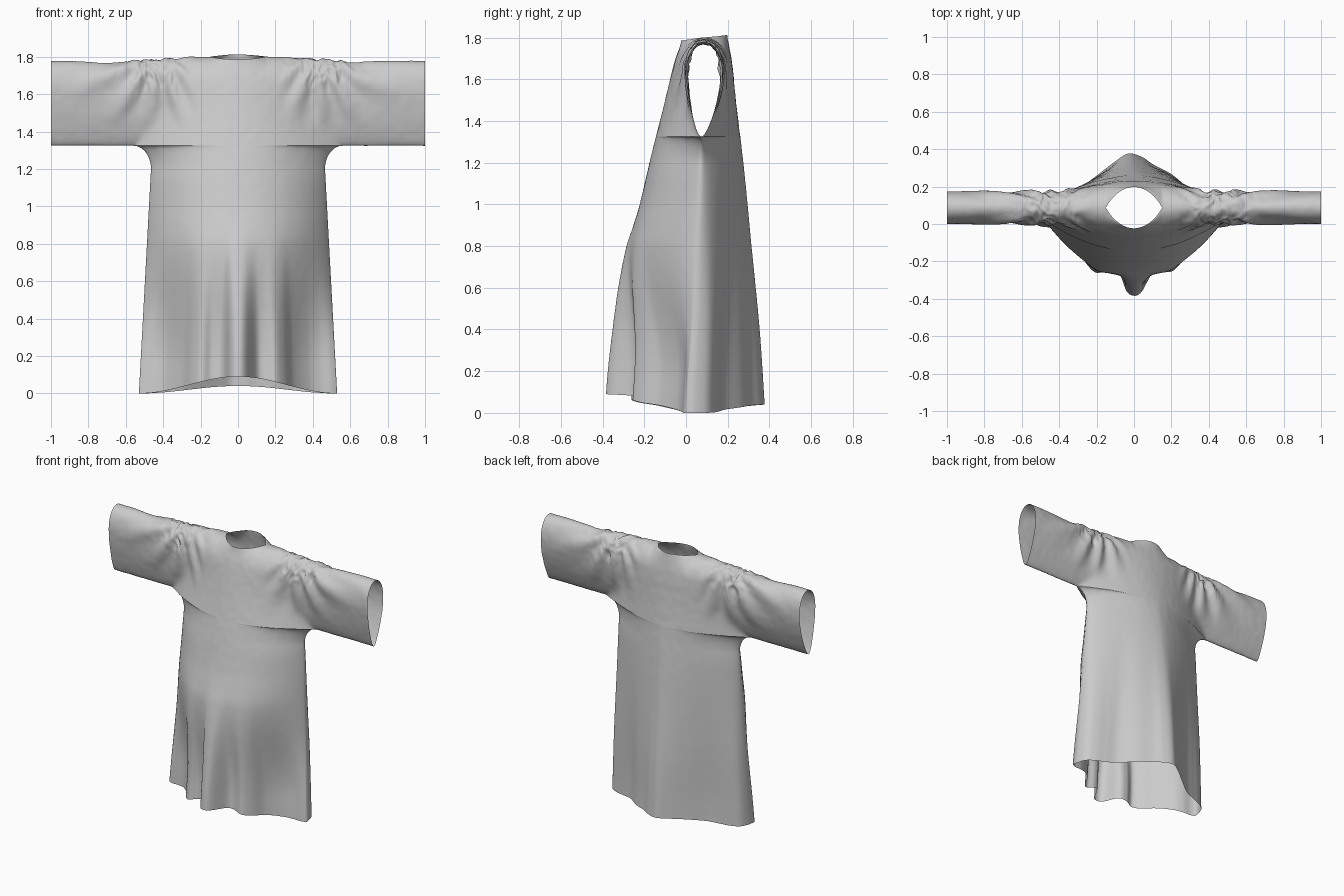
import bpy, bmesh, math
from mathutils import Vector, noise

if "Cube" in bpy.data.objects:
    bpy.data.objects.remove(bpy.data.objects["Cube"])

PIT_X, PIT_Z, NECK = 0.56, 1.325, 0.14875
BODY_COLS, SLEEVE_COLS, LOW_ROWS, UP_ROWS = 80, 44, 70, 50

# centre-line profiles (z, depth) and hem cross-sections (x, depth)
FRONT = [(0, .39), (.2, .375), (.4, .352), (.6, .325), (.8, .285), (.9, .252), (1.0, .222),
         (1.2, .175), (1.4, .125), (1.6, .073), (1.82, .012)]
BACK = [(0, .382), (.4, .355), (.8, .315), (1.2, .275), (1.6, .225), (1.82, .198)]
HEM_FRONT = [(-.53, 0), (-.5, .012), (-.44, .022), (-.38, .055), (-.3, .14), (-.25, .22), (-.2, .262), (-.14, .245),
             (-.08, .265), (-.04, .36), (0, .385), (.04, .365), (.1, .262), (.14, .245),
             (.2, .255), (.25, .21), (.3, .125), (.38, .05), (.44, .022), (.5, .012), (.53, 0)]
HEM_BACK = [(-.53, 0), (-.522, .05), (-.5, .1), (-.45, .135), (-.38, .16), (-.3, .19), (-.2, .262), (-.1, .34),
            (-.03, .382), (.04, .365), (.1, .325), (.2, .27), (.3, .19), (.38, .16), (.45, .135), (.5, .1),
            (.522, .05), (.53, 0)]


def smooth(a, b, v):
    t = max(0.0, min(1.0, (v - a) / (b - a)))
    return t * t * (3 - 2 * t)


def curve(pts, v):
    """Smooth (Hermite) interpolation through a short list of points."""
    v = max(pts[0][0], min(pts[-1][0], v))
    i = next(k for k in range(len(pts) - 1) if v <= pts[k + 1][0])
    slope = lambda k: ((pts[min(k + 1, len(pts) - 1)][1] - pts[max(k - 1, 0)][1]) /
                       (pts[min(k + 1, len(pts) - 1)][0] - pts[max(k - 1, 0)][0]))
    (x0, y0), (x1, y1) = pts[i], pts[i + 1]
    h = x1 - x0
    t = (v - x0) / h
    return (y0 * (1 + 2 * t) * (1 - t) ** 2 + slope(i) * h * t * (1 - t) ** 2 +
            y1 * t * t * (3 - 2 * t) + slope(i + 1) * h * t * t * (t - 1))


def seam_y(z):
    return 0.07 * smooth(-.5, 1.5, z) / .95 - .012 * smooth(.6, 0, z) + 0.014 * smooth(1.25, 1.6, z)


def half_width(z):
    if z < 1.2:
        return 0.53 - 0.054 * z
    k = min(1, (z - 1.2) / (PIT_Z - 1.2))
    return 0.465 + 0.095 * (1 - math.sqrt(1 - k * k))


def body_depth(s, x, z, side):
    """Distance of the torso sheet from the side seam plane."""
    centre = curve(FRONT, z) + seam_y(z) if side < 0 else curve(BACK, z) - seam_y(z)
    s = abs(s)
    if side < 0:
        plain = (1 - s ** 2.2) ** 0.85
    else:
        plain = .84 * (1 - s ** 1.6) + .16 * math.sqrt(1 - s ** 10)
    # thinner towards the sleeves above the armpit
    high = smooth(1.1, 1.55, z)
    plain = centre * (plain * (1 - high) + (1 - s * s) ** 1.4 * high)
    hem = curve(HEM_FRONT if side < 0 else HEM_BACK, math.copysign(s * 0.53, x))
    folded = hem * centre / 0.385
    m = smooth(0.95, 0.15, z) if side < 0 else smooth(1.3, 0.1, z)
    return plain * (1 - m) + folded * m


def wrinkle(p):
    """Gathered creases on the shoulder and folds radiating from it."""
    out = Vector((0, p.y - 0.088, (p.z - 1.62) * 0.6))
    if out.length < 1e-5:
        return p
    out.normalize()
    ax = abs(p.x)
    gather = math.exp(-((ax - .47) / .13) ** 2) * smooth(1.55, 1.72, p.z)
    q = Vector((p.x * 24, p.y * 17, p.z * 13))
    warp = noise.noise_vector(q * 0.6) * 0.8
    d = gather * 0.017 * (0.35 - 2.0 * abs(noise.noise(q + warp)))
    dx, dz = ax - 0.43, 1.84 - p.z
    r, ang = math.hypot(dx, dz), math.atan2(dx, dz)
    fan = smooth(.08, .2, r) * smooth(.58, .28, r) * smooth(1.33, 1.5, p.z)
    fan *= smooth(.2, .33, ax)
    d += fan * 0.009 * math.sin(ang * 13 + 1.5 * noise.noise(p * 4) + (1 if p.x > 0 else 0))
    d += 0.0015 * noise.noise(p * 22) * smooth(0.1, 0.3, p.z)
    return p + out * d


def point(col, row, side):
    s = max(-1, min(1, col / BODY_COLS))
    if row < LOW_ROWS:                      # torso below the armpits
        t = 1 - (1 - row / LOW_ROWS) ** 1.5
        hem = (0.09 if side < 0 else 0.04) * math.cos(math.pi * s / 2) ** 2
        z = hem + (PIT_Z - hem) * t
        x = s * half_width(z)
        return wrinkle(Vector((x, seam_y(z) + side * body_depth(s, x, z, side), z)))
    # shoulders and sleeves: each column is a teardrop section
    a = math.pi * (1 - (row - LOW_ROWS) / UP_ROWS)
    x = s * PIT_X
    if abs(col) > BODY_COLS:
        x += math.copysign((abs(col) - BODY_COLS) / SLEEVE_COLS * (1 - PIT_X), col)
    top = 1.777 + 0.023 * smooth(.65, .15, abs(x))
    lens = max(0, 1 - (x / NECK) ** 2)
    top += lens * (-0.015 if side < 0 else 0.012) * smooth(1.2, 0, a)
    z = (top + PIT_Z) / 2 + (top - PIT_Z) / 2 * math.cos(a)
    sleeve = 0.08 * math.sin(a) * (1 + 0.45 * math.cos(a))
    if row == LOW_ROWS or row == LOW_ROWS + UP_ROWS:
        sleeve = 0
    neck = 0.11 * lens ** 0.85
    cap = math.sin(min(1.4 * a, math.pi / 2))
    torso = neck + (body_depth(s, x, z, side) - neck) * cap
    # the deeper of torso and sleeve wins, with a soft transition
    depth = (max(torso, 0) ** 4 + sleeve ** 4) ** 0.25
    return wrinkle(Vector((x, seam_y(z) + side * depth, z)))


# robe: front and back sheets sewn along the shoulders, sleeves and sides
bm = bmesh.new()
edge = BODY_COLS + SLEEVE_COLS
for side in (-1, 1):
    grid = {}
    for c in range(-edge, edge + 1):
        for r in range(0 if abs(c) <= BODY_COLS else LOW_ROWS, LOW_ROWS + UP_ROWS + 1):
            grid[c, r] = bm.verts.new(point(c, r, side))
    for c, r in list(grid):
        quad = [(c, r), (c + 1, r), (c + 1, r + 1), (c, r + 1)]
        if all(k in grid for k in quad):
            f = bm.faces.new([grid[k] for k in (quad if side < 0 else quad[::-1])])
            f.smooth = True
bmesh.ops.remove_doubles(bm, verts=bm.verts, dist=0.0003)
mesh = bpy.data.meshes.new("robe")
bm.to_mesh(mesh)
bm.free()
robe = bpy.data.objects.new("robe", mesh)
bpy.context.collection.objects.link(robe)
